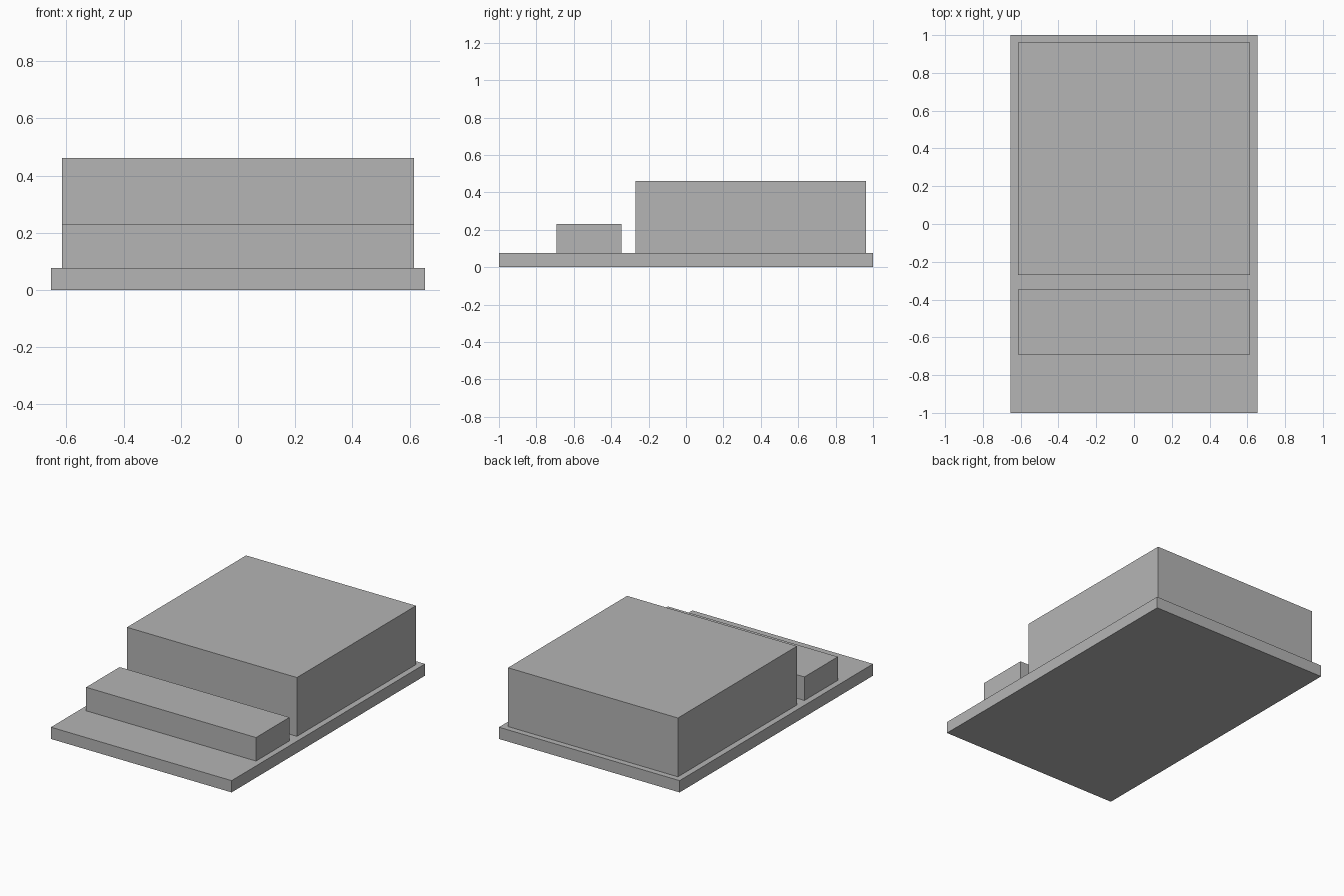
import bpy
import bmesh
from mathutils import Vector

cube = bpy.data.objects.get("Cube")
if cube:
    bpy.data.objects.remove(cube, do_unlink=True)

# Single plain grey for every part
grey = bpy.data.materials.new("plain grey")
grey.use_nodes = True
colour = (0.46, 0.46, 0.46, 1)
grey.diffuse_color = colour
grey.node_tree.nodes["Principled BSDF"].inputs["Base Color"].default_value = colour


def add_block(name, half_width, front, back, bottom, top):
    """Flat-faced block, symmetric in x."""
    mesh = bpy.data.meshes.new(name)
    bm = bmesh.new()
    bmesh.ops.create_cube(bm, size=1)
    bmesh.ops.scale(bm, verts=bm.verts,
                    vec=Vector((2 * half_width, back - front, top - bottom)))
    bmesh.ops.translate(bm, verts=bm.verts,
                        vec=Vector((0, (front + back) / 2, (bottom + top) / 2)))
    bm.to_mesh(mesh)
    bm.free()
    mesh.materials.append(grey)
    obj = bpy.data.objects.new(name, mesh)
    bpy.context.collection.objects.link(obj)
    return obj


# Thin base plate with a low front block and a tall rear block resting on it
plate_top = 0.077
add_block("base_plate", 0.654, -1, 1, 0, plate_top)
add_block("front_block", 0.615, -0.692, -0.346, plate_top, 0.231)
add_block("rear_block", 0.615, -0.269, 0.962, plate_top, 0.462)
